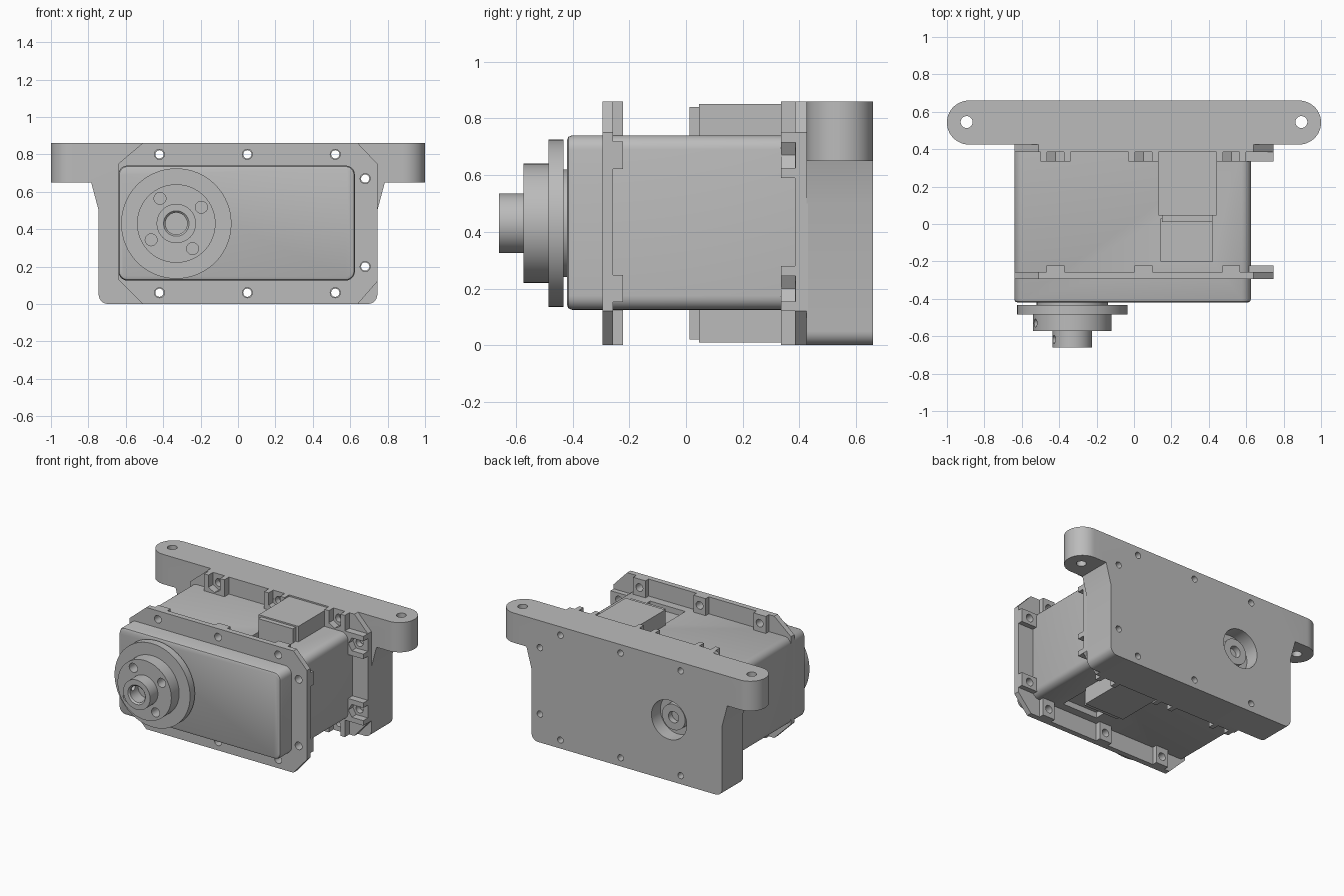
import bpy, bmesh, math
from mathutils import Vector

if "Cube" in bpy.data.objects:
    bpy.data.objects.remove(bpy.data.objects["Cube"])

grey = bpy.data.materials.new("plain grey")
grey.use_nodes = True
grey.diffuse_color = (0.5, 0.5, 0.5, 1)
grey.node_tree.nodes["Principled BSDF"].inputs["Base Color"].default_value = (0.5, 0.5, 0.5, 1)


def finish(name, bm):
    bmesh.ops.recalc_face_normals(bm, faces=bm.faces[:])
    me = bpy.data.meshes.new(name)
    bm.to_mesh(me)
    bm.free()
    me.materials.append(grey)
    ob = bpy.data.objects.new(name, me)
    bpy.context.collection.objects.link(ob)
    return ob


def prism(name, pts, a, b, axis="y", bevel=0):
    """Extrude a 2D outline from a to b along y (points x,z) or z (points x,y)."""
    put = (lambda p, t: (p[0], t, p[1])) if axis == "y" else (lambda p, t: (p[0], p[1], t))
    bm = bmesh.new()
    face = bm.faces.new([bm.verts.new(put(p, a)) for p in pts])
    rim = list(face.edges)
    r = bmesh.ops.extrude_face_region(bm, geom=[face], use_keep_orig=True)
    shift = Vector(put((0, 0), b - a))
    bmesh.ops.translate(bm, vec=shift, verts=[v for v in r["geom"] if isinstance(v, bmesh.types.BMVert)])
    if bevel:
        bmesh.ops.recalc_face_normals(bm, faces=bm.faces[:])
        bmesh.ops.bevel(bm, geom=rim, offset=bevel, segments=2, affect="EDGES", profile=0.5)
    return finish(name, bm)


def round_rect(x0, x1, y0, y1, r, n=6):
    pts = []
    for i, (cx, cy) in enumerate([(x1 - r, y1 - r), (x0 + r, y1 - r), (x0 + r, y0 + r), (x1 - r, y0 + r)]):
        for k in range(n + 1):
            t = math.pi / 2 * (i + k / n)
            pts.append((cx + r * math.cos(t), cy + r * math.sin(t)))
    return pts


def circle(x, y, r, n=24, turn=0):
    return [(x + r * math.cos(turn + 2 * math.pi * i / n), y + r * math.sin(turn + 2 * math.pi * i / n))
            for i in range(n)]


def box(name, x0, x1, y0, y1, z0, z1):
    return prism(name, [(x0, z0), (x1, z0), (x1, z1), (x0, z1)], y0, y1)


def lathe(name, profile, cx, cz, n=64):
    """Spin (radius, y) points around an axis parallel to y."""
    bm = bmesh.new()
    rings = []
    for r, y in profile:
        if r == 0:
            rings.append([bm.verts.new((cx, y, cz))] * n)
        else:
            rings.append([bm.verts.new((p[0], y, p[1])) for p in circle(cx, cz, r, n)])
    for a, b in zip(rings, rings[1:]):
        for i in range(n):
            j = (i + 1) % n
            bm.faces.new(list(dict.fromkeys([a[i], a[j], b[j], b[i]])))
    return finish(name, bm)


def boolean(ob, cutter, op="DIFFERENCE"):
    m = ob.modifiers.new("cut", "BOOLEAN")
    m.object, m.operation, m.solver = cutter, op, "EXACT"
    bpy.context.view_layer.objects.active = ob
    bpy.ops.object.modifier_apply(modifier=m.name)
    bpy.data.objects.remove(cutter)


SX, SZ = -0.33, 0.43           # output shaft axis
HOLES = [(x, z) for x in (-0.42, 0.05, 0.52) for z in (0.06, 0.80)] + [(0.68, 0.20), (0.68, 0.67)]


def outward(x, z):
    """Direction from a screw hole to the flange edge."""
    return (1, 0) if x > 0.6 else (0, 1 if z > 0.43 else -1)


def boss_box(name, x, z, half, y0, y1):
    dx, dz = outward(x, z)
    if dx:
        return box(name, 0.60, 0.745, y0, y1, z - half, z + half)
    lo, hi = (0.72, 0.86) if dz > 0 else (0.0, 0.14)
    return box(name, x - half, x + half, y0, y1, lo, hi)


# Main housing with softened front rim
body = prism("housing", round_rect(-0.64, 0.625, 0.125, 0.74, 0.05), -0.42, 0.43, bevel=0.018)

# Shallow cable recesses on top and bottom
for z0, z1 in ((0.70, 0.8), (0.05, 0.165)):
    boolean(body, box("recess_cutter", 0.145, 0.42, -0.2, 0.03, z0, z1))

# Cable connectors above and below
for side, s in (("top", 1), ("bottom", -1)):
    for part, x0, x1, y0, y1, h in (("block", 0.13, 0.44, 0.045, 0.39, 0.42),
                                    ("mouth", 0.15, 0.42, 0.012, 0.05, 0.41)):
        za, zb = sorted((0.43 + s * 0.26, 0.43 + s * h))
        box(f"{side}_connector_{part}", x0, x1, y0, y1, za, zb)

# Front and rear flanges with screw bosses
outline = [(-0.51, 0), (0.64, 0), (0.745, 0.12), (0.745, 0.75), (0.64, 0.86),
           (-0.51, 0.86), (-0.64, 0.75), (-0.64, 0.13)]
for name, y0, y1, b0, b1, half in (("front_flange", -0.295, -0.257, -0.28, -0.222, 0.048),
                                   ("rear_flange", 0.385, 0.43, 0.335, 0.41, 0.08)):
    flange = prism(name, outline, y0, y1)
    for x, z in HOLES:
        boolean(flange, boss_box("boss", x, z, half, b0, b1), "UNION")
    for x, z in HOLES:
        if name == "rear_flange":
            # Nut slot open to the outside, with a hexagonal inner end
            dx, dz = outward(x, z)
            seat = circle(x, z, 0.052, 6, 0 if dx else math.pi / 6)
            boolean(flange, prism("seat_cutter", seat, 0.30, 0.385))
            xs = (x, 0.8) if dx else (x - 0.045, x + 0.045)
            zs = (z - 0.045, z + 0.045) if dx else sorted((z, z + dz * 0.1))
            boolean(flange, box("slot_cutter", *xs, 0.30, 0.386, *zs))
        boolean(flange, prism("hole_cutter", circle(x, z, 0.027, 20), y0 - 0.1, y1 + 0.1))

# Rear mounting bracket with rounded ears
r = 0.05
left = [(-0.745 + r - r * math.cos(t), r - r * math.sin(t)) for t in [math.pi / 2 * k / 6 for k in range(7)]]
half_outline = left[::-1] + [(-0.745, 0.50), (-0.785, 0.65), (-1, 0.65), (-1, 0.86)]
bracket = prism("mounting_bracket", half_outline + [(-x, z) for x, z in half_outline[::-1]], 0.425, 0.66)
boolean(bracket, prism("ear_shape", round_rect(-1, 1, 0.425, 0.66, 0.117, 12), -0.1, 1, "z"), "INTERSECT")
for x in (-0.895, 0.895):
    boolean(bracket, prism("ear_hole_cutter", circle(x, 0.545, 0.032), 0.5, 1, "z"))
for x, z in HOLES:
    boolean(bracket, prism("hole_cutter", circle(x, z, 0.022, 20), 0.35, 0.75))
boolean(bracket, prism("bearing_cutter", circle(SX, SZ, 0.138, 48), 0.56, 0.75))

# Idler shaft end inside the rear opening
lathe("rear_shaft_end", [(0, 0.56), (0.09, 0.55), (0.09, 0.61), (0.04, 0.61), (0.04, 0.57), (0, 0.57)], SX, SZ)

# Output neck and stepped horn
lathe("output_neck", [(0, -0.40), (0.19, -0.40), (0.19, -0.445), (0, -0.445)], SX, SZ)
horn = lathe("output_horn", [(0, -0.432), (0.295, -0.432), (0.295, -0.485), (0.21, -0.485), (0.21, -0.573),
                             (0.105, -0.573), (0.105, -0.66), (0.068, -0.66), (0.058, -0.65),
                             (0.058, -0.56), (0, -0.56)], SX, SZ)
for k in range(4):
    a = math.radians(33 + 90 * k)
    cut = circle(SX + 0.16 * math.cos(a), SZ + 0.16 * math.sin(a), 0.032)
    boolean(horn, prism("horn_hole_cutter", cut, -0.7, -0.45))

# Small radial set-screw holes in the horn steps
for y, r0, r1 in ((-0.53, 0.18, 0.25), (-0.617, 0.03, 0.15)):
    bm = bmesh.new()
    bmesh.ops.create_cone(bm, cap_ends=True, segments=16, radius1=0.022, radius2=0.022, depth=r1 - r0)
    pin = finish("set_screw_cutter", bm)
    d = Vector((math.cos(math.radians(160)), 0, math.sin(math.radians(160))))
    pin.rotation_euler = d.to_track_quat("Z", "Y").to_euler()
    pin.location = Vector((SX, y, SZ)) + d * (r0 + r1) / 2
    bpy.context.view_layer.update()
    boolean(horn, pin)

# Smooth round surfaces, keep hard edges
for ob in bpy.context.collection.objects:
    ob.select_set(ob.type == "MESH")
bpy.ops.object.shade_smooth_by_angle(angle=math.radians(30))
bpy.ops.object.select_all(action="DESELECT")
